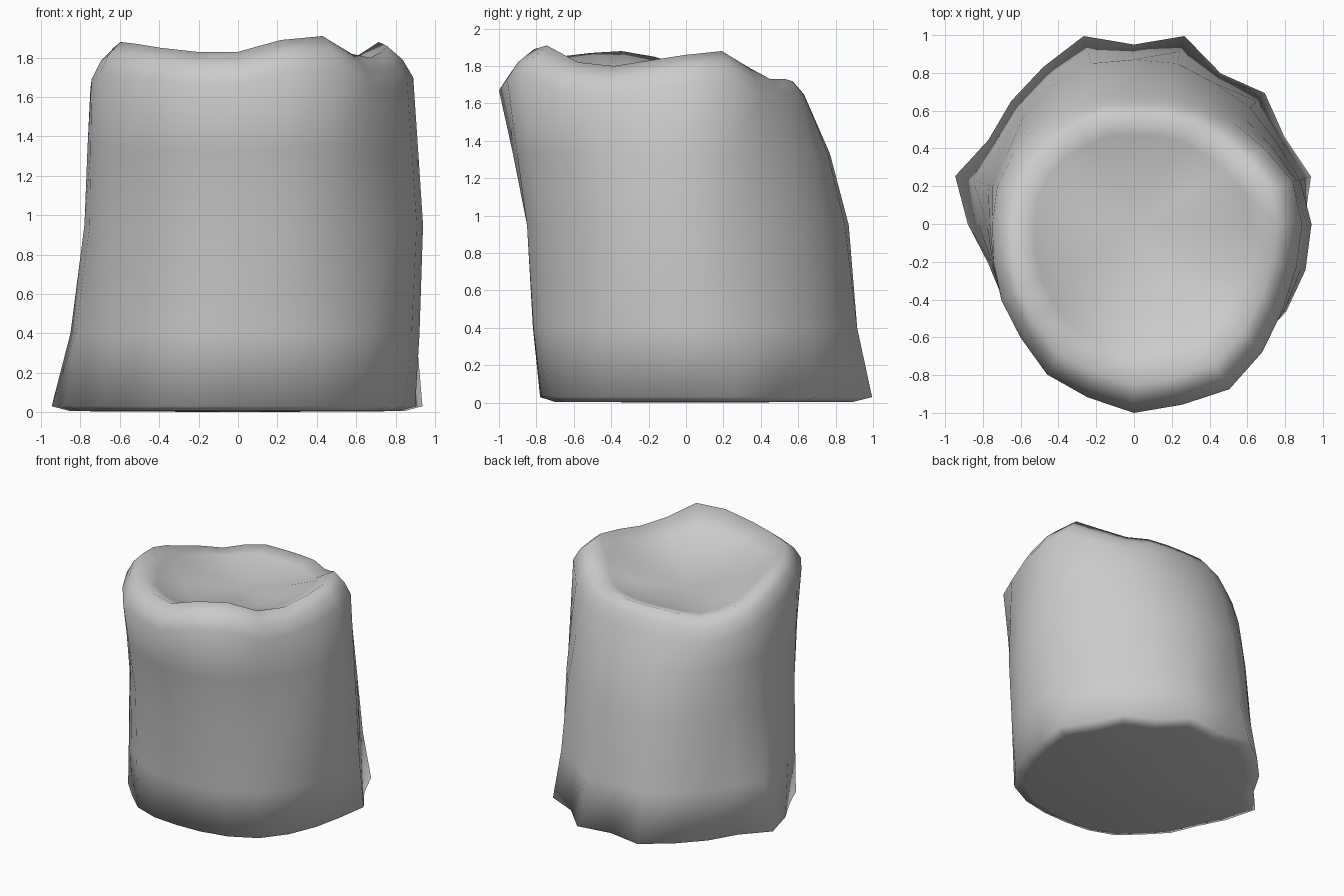
import bpy, bmesh, math

cube = bpy.data.objects.get("Cube")
if cube:
    bpy.data.objects.remove(cube)

# Outline radii and rim heights, counter-clockwise from +x
N = 24
base = [.9, .97, .92, .98, .92, 1.03, .95, 1.03, .96, .92, .89, .98,
        .88, .8, .8, .78, .8, .79, .78, .8, .84, .88, .88, .88]
mid = [.94, .91, .87, .87, .86, .88, .87, .88, .85, .82, .8, .8,
       .78, .78, .79, .79, .82, .84, .85, .88, .9, .9, .93, .94]
top = [.89, .87, .8, .75, .72, .69, .67, .69, .7, .72, .74, .75,
       .75, .77, .81, .85, .92, .95, 1, .99, 1.01, .96, .91, .89]
rim = [1.86, 1.88, 1.79, 1.73, 1.73, 1.72, 1.72, 1.72, 1.7, 1.67, 1.7, 1.74,
       1.8, 1.85, 1.88, 1.87, 1.85, 1.83, 1.83, 1.89, 1.91, 1.82, 1.8, 1.83]


def blend(a, b, t):
    return [p + (q - p) * t for p, q in zip(a, b)]


def scale(a, s):
    return [p * s for p in a]


def level(z):
    return [z] * N


def below_rim(d):
    return [z - d for z in rim]


bm = bmesh.new()


def ring(radii, heights):
    step = 2 * math.pi / N
    return [bm.verts.new((r * math.cos(i * step), r * math.sin(i * step), z))
            for i, (r, z) in enumerate(zip(radii, heights))]


# Underside, lumpy wall, bevelled rim and gently sunken top
floor = level(1.64)
rings = [
    ring(scale(base, .9), level(.005)),
    ring(base, level(.03)),
    ring(blend(base, mid, .55), level(.4)),
    ring(mid, level(.95)),
    ring(blend(mid, top, .5), level(1.33)),
    ring(top, below_rim(.16)),
    ring(scale(top, .94), below_rim(.07)),
    ring(scale(top, .85), rim),
    ring(scale(top, .7), blend(rim, floor, .4)),
    ring(scale(top, .45), blend(rim, floor, .85)),
]
for a, b in zip(rings, rings[1:]):
    for i in range(N):
        j = (i + 1) % N
        bm.faces.new((a[i], a[j], b[j], b[i]))

# Fans closing the underside and the sunken top
for loop, z in ((rings[0], 0), (rings[-1], 1.63)):
    hub = bm.verts.new((0, 0, z))
    for i in range(N):
        bm.faces.new((hub, loop[i], loop[(i + 1) % N]))
bmesh.ops.recalc_face_normals(bm, faces=bm.faces)
for face in bm.faces:
    face.smooth = True

mesh = bpy.data.meshes.new("lumpy_stump")
bm.to_mesh(mesh)
bm.free()
stump = bpy.data.objects.new("lumpy_stump", mesh)
bpy.context.collection.objects.link(stump)

# Plain grey surface
grey = bpy.data.materials.new("light_grey")
grey.use_nodes = True
colour = (.6, .6, .6, 1)
grey.diffuse_color = colour
grey.node_tree.nodes["Principled BSDF"].inputs["Base Color"].default_value = colour
mesh.materials.append(grey)
